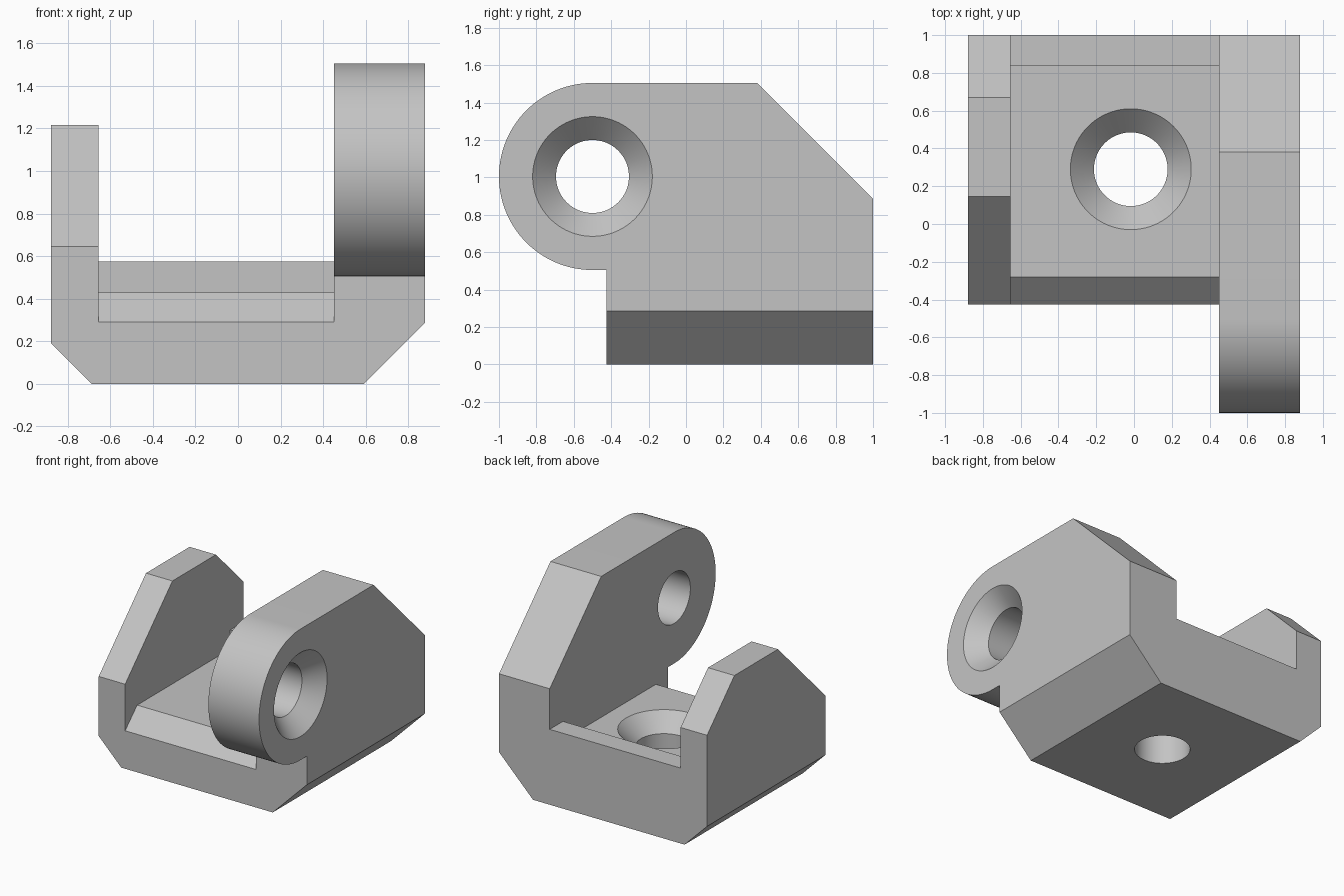
import bpy, bmesh, math
from mathutils import Matrix

if "Cube" in bpy.data.objects:
    bpy.data.objects.remove(bpy.data.objects["Cube"])

grey = bpy.data.materials.new("light grey")
grey.use_nodes = True
colour = (0.55, 0.55, 0.55, 1)
grey.diffuse_color = colour
grey.node_tree.nodes["Principled BSDF"].inputs["Base Color"].default_value = colour

HALF_X = 0.878
FRONT, BACK = -0.425, 1.0
IN_L, IN_R = -0.655, 0.45      # inner faces of the two walls
FLOOR = 0.43
HOLE_R, SINK_R, SINK_D = 0.195, 0.32, 0.125


def prism(name, outline, start, end, axis):
    """Extrude an outline along x (points are y, z) or along y (points are x, z)."""
    def place(p, t):
        return (t, p[0], p[1]) if axis == "x" else (p[0], t, p[1])
    bm = bmesh.new()
    face = bm.faces.new([bm.verts.new(place(p, start)) for p in outline])
    new = bmesh.ops.extrude_face_region(bm, geom=[face])["geom"]
    shift = (end - start, 0, 0) if axis == "x" else (0, end - start, 0)
    bmesh.ops.translate(bm, vec=shift, verts=[v for v in new if isinstance(v, bmesh.types.BMVert)])
    return finish(name, bm)


def finish(name, bm):
    bmesh.ops.recalc_face_normals(bm, faces=bm.faces)
    mesh = bpy.data.meshes.new(name)
    bm.to_mesh(mesh)
    bm.free()
    mesh.materials.append(grey)
    ob = bpy.data.objects.new(name, mesh)
    bpy.context.collection.objects.link(ob)
    return ob


def countersink(name, matrix, length):
    """Screw-hole cutter: the wide rim is at the origin, the shaft runs down -z."""
    rise = 0.05
    wide = SINK_R + rise * (SINK_R - HOLE_R) / SINK_D
    rings = [(wide, rise), (HOLE_R, -SINK_D), (HOLE_R, -length)]
    steps = 96
    bm = bmesh.new()
    loops = [[bm.verts.new((r * math.cos(math.tau * i / steps),
                            r * math.sin(math.tau * i / steps), z)) for i in range(steps)]
             for r, z in rings]
    for a, b in zip(loops, loops[1:]):
        for i in range(steps):
            j = (i + 1) % steps
            bm.faces.new((a[i], a[j], b[j], b[i]))
    bm.faces.new(loops[0])
    bm.faces.new(loops[-1])
    bm.transform(matrix)
    return finish(name, bm)


def combine(target, other, operation):
    mod = target.modifiers.new(operation.lower(), "BOOLEAN")
    mod.operation = operation
    mod.solver = "EXACT"
    mod.object = other
    bpy.context.view_layer.update()
    graph = bpy.context.evaluated_depsgraph_get()
    result = bpy.data.meshes.new_from_object(target.evaluated_get(graph))
    target.modifiers.clear()
    target.data = result
    bpy.data.objects.remove(other)


# Floor with sloped front edge and raised back lip
body = prism("bracket_body", [(FRONT, 0), (BACK, 0), (BACK, 0.575), (0.84, 0.575),
                              (0.84, FLOOR), (-0.28, FLOOR), (FRONT, 0.29)], IN_L, IN_R, "x")

# Low wall with sloped front and back corners
low_wall = prism("low_wall", [(FRONT, 0), (BACK, 0), (BACK, 0.885), (0.67, 1.215),
                              (0.145, 1.215), (FRONT, 0.645)], -HALF_X, IN_L, "x")

# Tall wall with a round ear at the front
EAR_Y, EAR_Z, EAR_R = -0.5, 1.005, 0.5
arc = [(EAR_Y - EAR_R * math.sin(math.pi * i / 64), EAR_Z + EAR_R * math.cos(math.pi * i / 64))
       for i in range(65)]
tall_wall = prism("tall_wall", arc + [(FRONT, EAR_Z - EAR_R), (FRONT, 0), (BACK, 0),
                                      (BACK, 0.885), (0.38, EAR_Z + EAR_R)], IN_R, HALF_X, "x")

for wall in (low_wall, tall_wall):
    combine(body, wall, "UNION")

# Bottom edge chamfers, extended slightly past the body for a clean cut
for side, size in ((-1, 0.19), (1, 0.287)):
    e = 0.05
    outline = [(side * (HALF_X - size - e), -e), (side * (HALF_X + e), -e),
               (side * (HALF_X + e), size + e)]
    combine(body, prism("chamfer_cutter", outline, FRONT - 0.1, BACK + 0.1, "y"), "DIFFERENCE")

# Countersunk holes through the floor and the ear
floor_hole = Matrix.Translation((-0.017, 0.29, FLOOR))
ear_hole = Matrix.Translation((HALF_X, EAR_Y, EAR_Z)) @ Matrix.Rotation(math.pi / 2, 4, "Y")
combine(body, countersink("floor_hole_cutter", floor_hole, 0.6), "DIFFERENCE")
combine(body, countersink("ear_hole_cutter", ear_hole, 0.6), "DIFFERENCE")

# Merge coplanar faces and tidy the shading
bm = bmesh.new()
bm.from_mesh(body.data)
bmesh.ops.remove_doubles(bm, verts=bm.verts, dist=0.0001)
bmesh.ops.dissolve_limit(bm, angle_limit=math.radians(0.5), verts=bm.verts, edges=bm.edges)
bm.to_mesh(body.data)
bm.free()

bpy.ops.object.select_all(action="DESELECT")
body.select_set(True)
bpy.context.view_layer.objects.active = body
bpy.ops.object.shade_smooth_by_angle(angle=math.radians(30))
